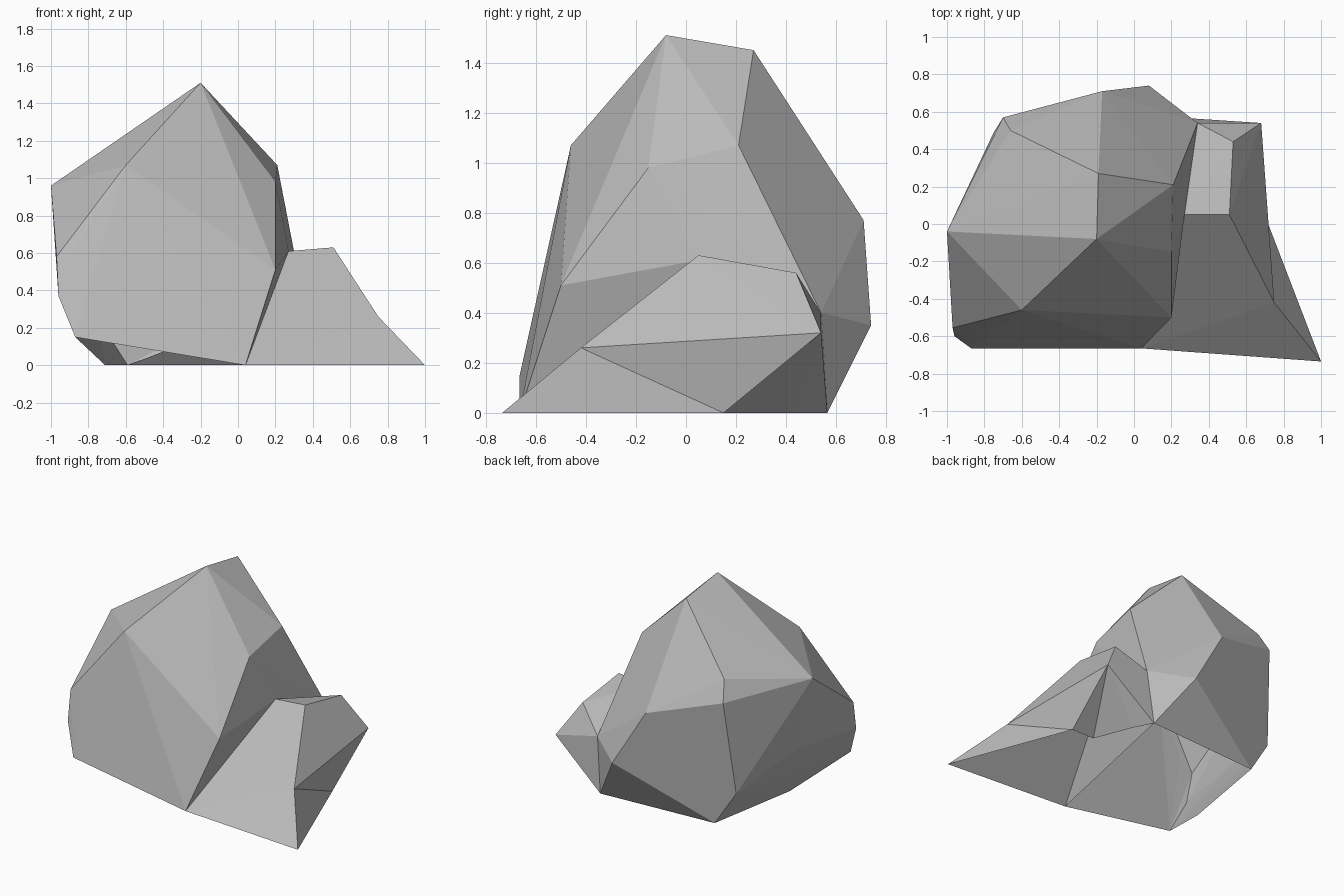
import bpy
import bmesh

cube = bpy.data.objects.get("Cube")
if cube:
    bpy.data.objects.remove(cube, do_unlink=True)

# One plain stone colour
stone = bpy.data.materials.new("stone grey")
stone.use_nodes = True
grey = (0.5, 0.5, 0.5, 1)
stone.diffuse_color = grey
bsdf = next(n for n in stone.node_tree.nodes if n.type == "BSDF_PRINCIPLED")
bsdf.inputs["Base Color"].default_value = grey
bsdf.inputs["Roughness"].default_value = 0.9


def faceted_chunk(name, corners):
    """Flat-faced chunk of rock: the hull of its corner points."""
    mesh = bpy.data.meshes.new(name)
    bm = bmesh.new()
    verts = [bm.verts.new(corner) for corner in corners]
    result = bmesh.ops.convex_hull(bm, input=verts, use_existing_faces=False)
    spare = {g for g in result["geom_interior"] + result["geom_unused"]
             if isinstance(g, bmesh.types.BMVert)}
    bmesh.ops.delete(bm, geom=list(spare), context="VERTS")
    bmesh.ops.recalc_face_normals(bm, faces=bm.faces[:])
    bm.to_mesh(mesh)
    bm.free()
    mesh.materials.append(stone)
    chunk = bpy.data.objects.new(name, mesh)
    bpy.context.scene.collection.objects.link(chunk)
    return chunk


def fuse(base, chunks):
    """Union the chunks into the base and remove them."""
    for chunk in chunks:
        union = base.modifiers.new("union", "BOOLEAN")
        union.operation = "UNION"
        union.solver = "EXACT"
        union.object = chunk
    bpy.context.view_layer.update()
    evaluated = base.evaluated_get(bpy.context.evaluated_depsgraph_get())
    fused = bpy.data.meshes.new_from_object(evaluated)
    base.modifiers.clear()
    base.data = fused
    for chunk in chunks:
        bpy.data.objects.remove(chunk, do_unlink=True)


def open_underside(rock):
    """Remove the faces that rest on the ground, leaving a shell."""
    bm = bmesh.new()
    bm.from_mesh(rock.data)
    bmesh.ops.remove_doubles(bm, verts=bm.verts[:], dist=0.002)
    bm.normal_update()
    ground = [f for f in bm.faces
              if f.normal.z < -0.8 and f.calc_center_median().z < 0.1]
    bmesh.ops.delete(bm, geom=ground, context="FACES")
    bm.to_mesh(rock.data)
    bm.free()


# Corners shared between chunks
front_foot = (0.04, -0.665, 0)
back_foot = (0.3, 0.565, 0)
left_foot = (-0.59, 0.51, 0)
back_notch = (0.34, 0.54, 0.4)
seam = (0.27, 0.05, 0.61)
right_shoulders = [(0.2, -0.15, 0.98), (0.21, 0.21, 1.07)]
back_waist = [(-0.17, 0.71, 0.77), (0.08, 0.74, 0.35)]

# Large boulder: crown, shoulders, waist, then feet
crown = [(-0.2, -0.08, 1.51), (-0.19, 0.27, 1.45)]
left_shoulders = [(-1, -0.04, 0.96), (-0.6, -0.46, 1.07),
                  (-0.66, 0.5, 1.07), (-0.7, 0.57, 0.93)]
waist = [(0.2, -0.5, 0.51), (-0.97, -0.555, 0.58), (-0.86, -0.55, 0.64),
         (-0.96, -0.6, 0.37), (-0.92, 0.02, 0.45), (-0.75, 0.49, 0.25), seam]
feet = [(-0.87, -0.665, 0.15), (-0.71, -0.19, 0), left_foot, front_foot]
rock = faceted_chunk("rock", crown + right_shoulders + left_shoulders
                     + waist + back_waist + feet)

# Back corner of the boulder
back_corner = faceted_chunk("back_corner", right_shoulders + back_waist + [
    seam, back_notch, back_foot, left_foot])

# Small side rock: front and back halves meet in a crease, plus a low toe
ledge = [seam, (0.51, 0.05, 0.63), (0.53, 0.44, 0.56)]
side_corner = (0.68, 0.54, 0.32)
crease = (0.48, 0.15, 0)
toe_root = [front_foot, (0.66, 0.15, 0), (0.75, -0.42, 0.26)]
side_front = faceted_chunk("side_front", ledge + toe_root
                           + [side_corner, crease])
side_back = faceted_chunk("side_back", ledge + [
    side_corner, crease, front_foot, back_notch, back_foot, (0.37, 0.43, 0)])
toe = faceted_chunk("toe", toe_root + [(1, -0.735, 0)])

fuse(rock, [back_corner, side_front, side_back, toe])
open_underside(rock)
